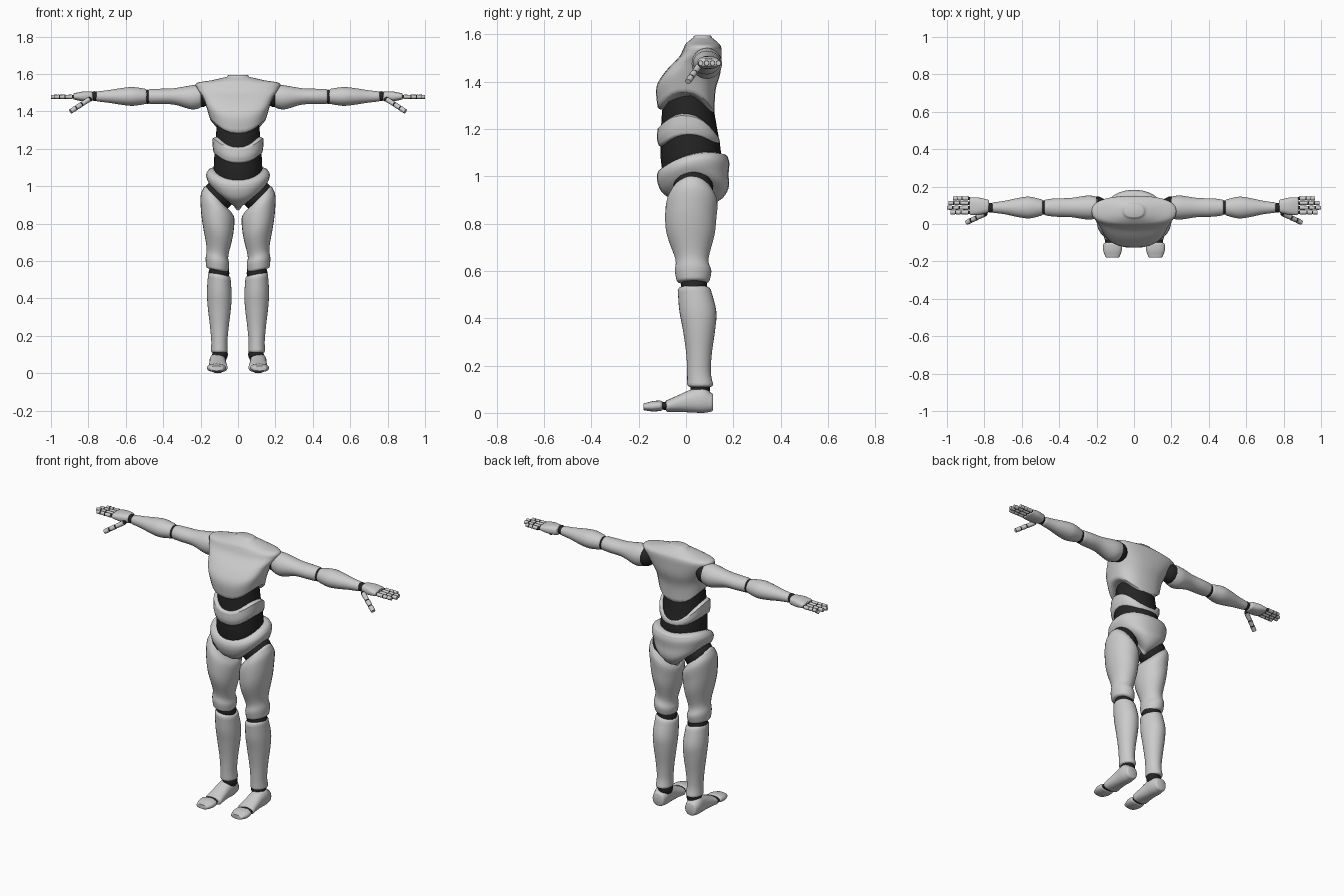
import bpy, bmesh
from math import sin, cos, pi, radians, copysign
from mathutils import Vector, Matrix

default_cube = bpy.data.objects.get("Cube")
if default_cube:
    bpy.data.objects.remove(default_cube, do_unlink=True)


def material(name, value):
    mat = bpy.data.materials.new(name)
    mat.use_nodes = True
    mat.diffuse_color = (value, value, value, 1)
    shader = mat.node_tree.nodes["Principled BSDF"]
    shader.inputs["Base Color"].default_value = mat.diffuse_color
    return mat


SHELL = material("light grey shell", .6)
JOINT = material("dark joint", .018)
SIDES, STEPS, RIM = 28, 4, .01
LEVEL = (0, 0, 0)
PLACE = {"x": lambda along, c, s: (along, c, s),
         "y": lambda along, c, s: (c, along, s),
         "z": lambda along, c, s: (c, s, along)}


def finish(name, bm, mat, pair):
    """Turn the mesh into a smooth object, mirrored when it is one of a pair."""
    bmesh.ops.recalc_face_normals(bm, faces=bm.faces)
    mesh = bpy.data.meshes.new(name)
    bm.to_mesh(mesh)
    bm.free()
    mesh.materials.append(mat)
    part = bpy.data.objects.new(name, mesh)
    bpy.context.collection.objects.link(part)
    bpy.ops.object.select_all(action="DESELECT")
    part.select_set(True)
    bpy.context.view_layer.objects.active = part
    bpy.ops.object.shade_smooth_by_angle(angle=radians(50))
    if pair:
        mirror = part.modifiers.new("both sides", "MIRROR")
        mirror.use_mirror_merge = False


def smooth_rows(rows):
    """Fill in cross-sections along a spline through the given ones."""
    rows = [Vector(row) for row in rows]
    padded = [rows[0]] + rows + [rows[-1]]
    filled = []
    for before, a, b, after in zip(padded, padded[1:], padded[2:], padded[3:]):
        leave, arrive = (b - before) / 2, (after - a) / 2
        for step in range(STEPS):
            t = step / STEPS
            ease = t * t * (3 - 2 * t)
            filled.append(a.lerp(b, ease) + leave * t * (1 - t) ** 2 - arrive * t * t * (1 - t))
    return filled + [rows[-1]]


def shell(name, rows, centre, axis="z", power=2, start=LEVEL, end=LEVEL, mat=SHELL, pair=True):
    """Loft rows of (position, width, depth, drift); ends slope by (tilt, lift, lean)."""
    bm = bmesh.new()
    rows = smooth_rows(rows)
    first, last = rows[0], rows[-1]

    def ring(row, scale=1, shift=0):
        position, width, depth, drift = row
        t = (position - first[0]) / (last[0] - first[0])
        tilt, lift, lean = Vector(start).lerp(Vector(end), t)
        verts = []
        for i in range(SIDES):
            c, s = cos(2 * pi * i / SIDES), sin(2 * pi * i / SIDES)
            along = position + shift + tilt * s + lift * c * c + lean * c
            across = centre[0] + scale * width * copysign(abs(c) ** (2 / power), c)
            other = centre[1] + drift + scale * depth * copysign(abs(s) ** (2 / power), s)
            verts.append(bm.verts.new(PLACE[axis](along, across, other)))
        return verts

    # Rounded rims close both ends
    rings = [ring(first, .8, -RIM), ring(first, .93, -RIM * .7)]
    rings += [ring(row) for row in rows]
    rings += [ring(last, .93, RIM * .7), ring(last, .8, RIM)]
    for low, high in zip(rings, rings[1:]):
        for i in range(SIDES):
            bm.faces.new((low[i - 1], low[i], high[i], high[i - 1]))
    bm.faces.new(rings[0])
    bm.faces.new(rings[-1])
    finish(name, bm, mat, pair)


def add_ball(bm, centre, radius, segments=20):
    bmesh.ops.create_uvsphere(bm, u_segments=segments, v_segments=segments // 2,
                              radius=radius, matrix=Matrix.Translation(centre))


def add_bone(bm, a, b, radius):
    turn = (b - a).to_track_quat("Z", "Y").to_matrix().to_4x4()
    bmesh.ops.create_cone(bm, cap_ends=True, segments=12, radius1=radius, radius2=radius * .9,
                          depth=(b - a).length, matrix=Matrix.Translation((a + b) / 2) @ turn)


# Torso
middle = (0, 0)
shell("chest", [(1.28, .15, .12, 0), (1.37, .17, .125, 0), (1.44, .19, .115, .03),
                (1.5, .22, .09, .06), (1.54, .22, .08, .07), (1.56, .14, .07, .07),
                (1.585, .06, .04, .07)],
      middle, power=2.4, start=(-.01, .08, 0), pair=False)
shell("abdomen", [(1.13, .13, .125, .01), (1.15, .135, .133, .01), (1.18, .135, .13, .01)],
      middle, power=2.3, start=(0, .05, 0), end=(-.02, .075, 0), pair=False)
shell("pelvis", [(.88, .04, .05, .05), (.9, .09, .1, .05), (.94, .14, .14, .04),
                 (.99, .165, .15, .03), (1.03, .17, .153, .03), (1.055, .16, .145, .03)],
      middle, power=2.2, start=(0, .07, 0), end=(.03, .03, 0), pair=False)
shell("waist", [(1.02, .125, .12, .02), (1.1, .13, .128, .02), (1.25, .12, .113, .01),
                (1.36, .11, .1, .01)], middle, mat=JOINT, pair=False)

# Legs
shell("thigh", [(.56, .06, .07, .03), (.6, .063, .077, .03), (.65, .058, .07, .025),
                (.75, .078, .1, .02), (.82, .088, .108, .02), (.89, .09, .108, .025),
                (.925, .075, .09, .025)],
      (.11, 0), start=(0, 0, .01), end=(0, 0, .065))
shell("shin", [(.12, .045, .055, .06), (.17, .043, .05, .055), (.25, .05, .054, .055),
               (.35, .062, .068, .055), (.43, .066, .078, .05), (.52, .06, .07, .035)],
      (.1, 0), end=(0, 0, .01))
shell("foot", [(-.075, .052, .026, .03), (-.03, .048, .036, .04), (.02, .045, .048, .05),
               (.07, .045, .055, .055), (.105, .038, .04, .045)],
      (.108, 0), axis="y", power=2.3)
shell("toe", [(-.17, .04, .016, .026), (-.14, .05, .022, .028), (-.11, .05, .022, .03)],
      (.115, 0), axis="y", power=2.3)
shell("toe_joint", [(-.11, .04, .016, .03), (-.07, .04, .018, .03)],
      (.115, 0), axis="y", mat=JOINT)

# Arms
arm = (.088, 1.48)
shell("upper_arm", [(.205, .06, .062, 0), (.25, .064, .064, -.005), (.34, .051, .044, 0),
                    (.42, .049, .041, 0), (.47, .043, .04, 0)], arm, axis="x")
shell("forearm", [(.497, .044, .041, 0), (.56, .058, .05, 0), (.62, .051, .045, 0),
                  (.69, .036, .034, 0), (.75, .028, .027, 0)], arm, axis="x")
shell("palm", [(.785, .036, .026, 0), (.83, .046, .026, 0), (.87, .048, .018, 0)],
      (.095, 1.48), axis="x", power=2.6)

# Ball joints
for joint, centre, radius in (("hip", (.105, .03, .95), .085), ("knee", (.102, .034, .535), .056),
                              ("ankle", (.096, .06, .1), .042), ("shoulder", (.2, .09, 1.48), .058),
                              ("elbow", (.483, .088, 1.478), .038), ("wrist", (.766, .087, 1.482), .026)):
    bm = bmesh.new()
    add_ball(bm, centre, radius)
    finish(joint + "_joint", bm, JOINT, True)

# Fingers and thumb: three bones each, with a dark knuckle before every bone
digits = [("thumb", Vector((.795, .055, 1.465)), Vector((.895, .008, 1.4)), .014)]
for i, (name, reach) in enumerate((("index", .98), ("middle", 1), ("ring", .993), ("little", .967))):
    y = .062 + .025 * i
    digits.append((name + "_finger", Vector((.885, y, 1.478)), Vector((reach, y, 1.478)), .0115))
for name, root, tip, radius in digits:
    bones, knuckles = bmesh.new(), bmesh.new()
    for a, b in ((.03, .4), (.46, .7), (.76, 1)):
        add_bone(bones, root.lerp(tip, a), root.lerp(tip, b), radius)
        add_ball(knuckles, root.lerp(tip, a - .03), radius * .85, 12)
    finish(name + "_bones", bones, SHELL, True)
    finish(name + "_knuckles", knuckles, JOINT, True)
